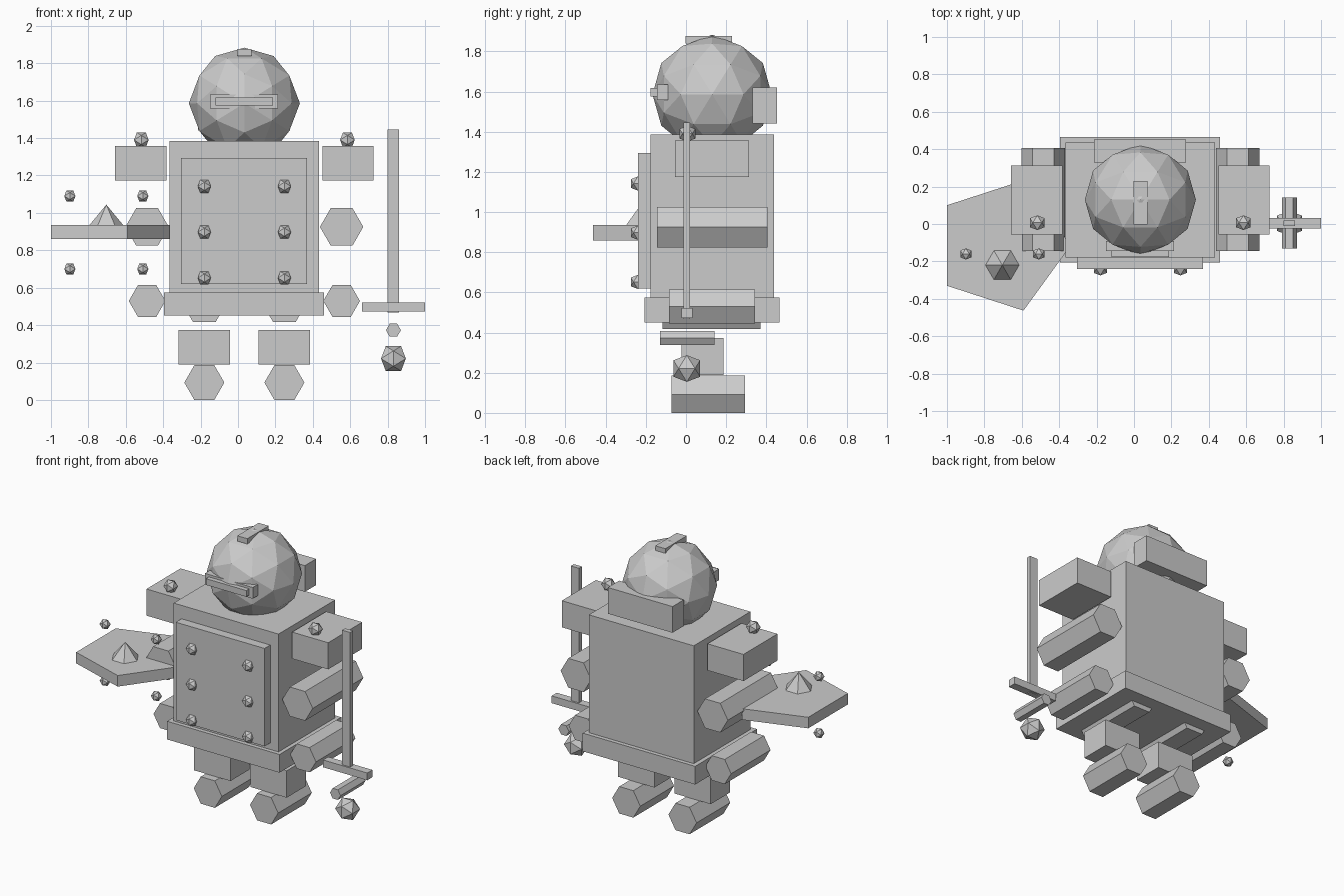
import bpy, bmesh, math
from mathutils import Vector, Matrix

if "Cube" in bpy.data.objects:
    bpy.data.objects.remove(bpy.data.objects["Cube"])

CX = 0.034          # mid-plane of the figure
PHI = (1 + 5 ** 0.5) / 2


def finish(name, bm):
    bmesh.ops.recalc_face_normals(bm, faces=bm.faces)
    me = bpy.data.meshes.new(name)
    bm.to_mesh(me)
    bm.free()
    ob = bpy.data.objects.new(name, me)
    bpy.context.collection.objects.link(ob)
    return ob


def box(name, x, y, z):
    """Box from (min, max) ranges."""
    bm = bmesh.new()
    size = [r[1] - r[0] for r in (x, y, z)]
    mid = [(r[0] + r[1]) / 2 for r in (x, y, z)]
    m = Matrix.Translation(mid) @ Matrix.Diagonal((*size, 1))
    bmesh.ops.create_cube(bm, size=1, matrix=m)
    return finish(name, bm)


def prism(name, sides, radius, loc, depth, top=None, axis='Z', turn=0):
    """Prism or cone; axis Y lays it front to back with a point to each side."""
    bm = bmesh.new()
    m = Matrix.Translation(loc)
    if axis == 'Y':
        m = m @ Matrix.Rotation(math.pi / 2, 4, 'X')
    # first corner is forced onto +x
    bmesh.ops.create_cone(bm, cap_ends=True, segments=sides, radius1=radius,
                          radius2=radius if top is None else top, depth=depth)
    first = max(bm.verts, key=lambda v: v.co.xy.length).co
    m = m @ Matrix.Rotation(turn - math.atan2(first.y, first.x), 4, 'Z')
    bmesh.ops.remove_doubles(bm, verts=bm.verts, dist=1e-5)
    bmesh.ops.transform(bm, matrix=m, verts=bm.verts)
    return finish(name, bm)


def ball(name, radius, loc, divided=False):
    """Icosahedron aligned to the axes, optionally divided once into 80 faces."""
    pts = []
    for a in (-1, 1):
        for b in (-PHI, PHI):
            pts += [Vector((a, 0, b)), Vector((0, b, a)), Vector((b, a, 0))]
    if divided:
        pts += [p + q for i, p in enumerate(pts) for q in pts[:i]
                if (p - q).length < 2.1]
    bm = bmesh.new()
    for p in pts:
        bm.verts.new(p.normalized() * radius + Vector(loc))
    bmesh.ops.convex_hull(bm, input=bm.verts)
    return finish(name, bm)


# Torso, chest plate, belt and backpack
box("torso", (-0.365, 0.433), (-0.178, 0.437), (0.57, 1.385))
box("chest_plate", (-0.305, 0.37), (-0.24, -0.17), (0.62, 1.293))
box("belt", (-0.395, 0.46), (-0.206, 0.465), (0.45, 0.575))
box("backpack", (-0.214, 0.278), (0.33, 0.452), (1.44, 1.62))

# Head with visor and crest
ball("head", 0.297, (CX, 0.13, 1.586), divided=True)
box("visor_frame", (-0.15, 0.214), (-0.145, -0.09), (1.557, 1.634))
box("visor_slit", (-0.12, 0.187), (-0.177, -0.1), (1.575, 1.618))
box("crest", (-0.004, 0.072), (-0.002, 0.23), (1.84, 1.877))

# Chest rivets
for x in (CX - 0.214, CX + 0.214):
    for z in (0.652, 0.897, 1.142):
        ball("chest_rivet", 0.041, (x, -0.24, z))

# Limbs, both sides
for side, s in (("left", -1), ("right", 1)):
    x = CX + s * 0.554
    box(side + "_shoulder", (x - 0.137, x + 0.137), (-0.056, 0.314), (1.174, 1.357))
    ball(side + "_shoulder_rivet", 0.046, (CX + s * 0.551, 0.007, 1.39))
    x = CX + s * 0.52
    prism(side + "_upper_arm", 6, 0.116, (x, 0.13, 0.925), 0.55, axis='Y')
    prism(side + "_forearm", 6, 0.098, (x, 0.13, 0.529), 0.428, axis='Y')
    x = CX + s * 0.214
    prism(side + "_thigh", 6, 0.122, (x, 0.127, 0.523), 0.49, axis='Y')
    box(side + "_shin", (x - 0.138, x + 0.138), (-0.022, 0.186), (0.188, 0.373))
    prism(side + "_foot", 6, 0.107, (x, 0.112, 0.0927), 0.366, axis='Y')

# Shield with spike and rivets
SX = -0.704
prism("shield", 5, 0.366, (SX, -0.115, 0.897), 0.076)
prism("shield_spike", 6, 0.094, (SX, -0.22, 0.987), 0.114, top=0)
for dx in (-0.195, 0.195):
    for dz in (-0.195, 0.195):
        ball("shield_rivet", 0.035, (SX + dx, -0.16, 0.895 + dz))

# Sword
WX = 0.831
box("sword_blade", (WX - 0.031, WX + 0.031), (-0.012, 0.02), (0.468, 1.447))
box("sword_guard", (WX - 0.168, WX + 0.168), (-0.023, 0.033), (0.472, 0.522))
prism("sword_grip", 6, 0.04, (WX, 0.006, 0.373), 0.272, axis='Y')
ball("sword_pommel", 0.078, (WX, 0.004, 0.221))
